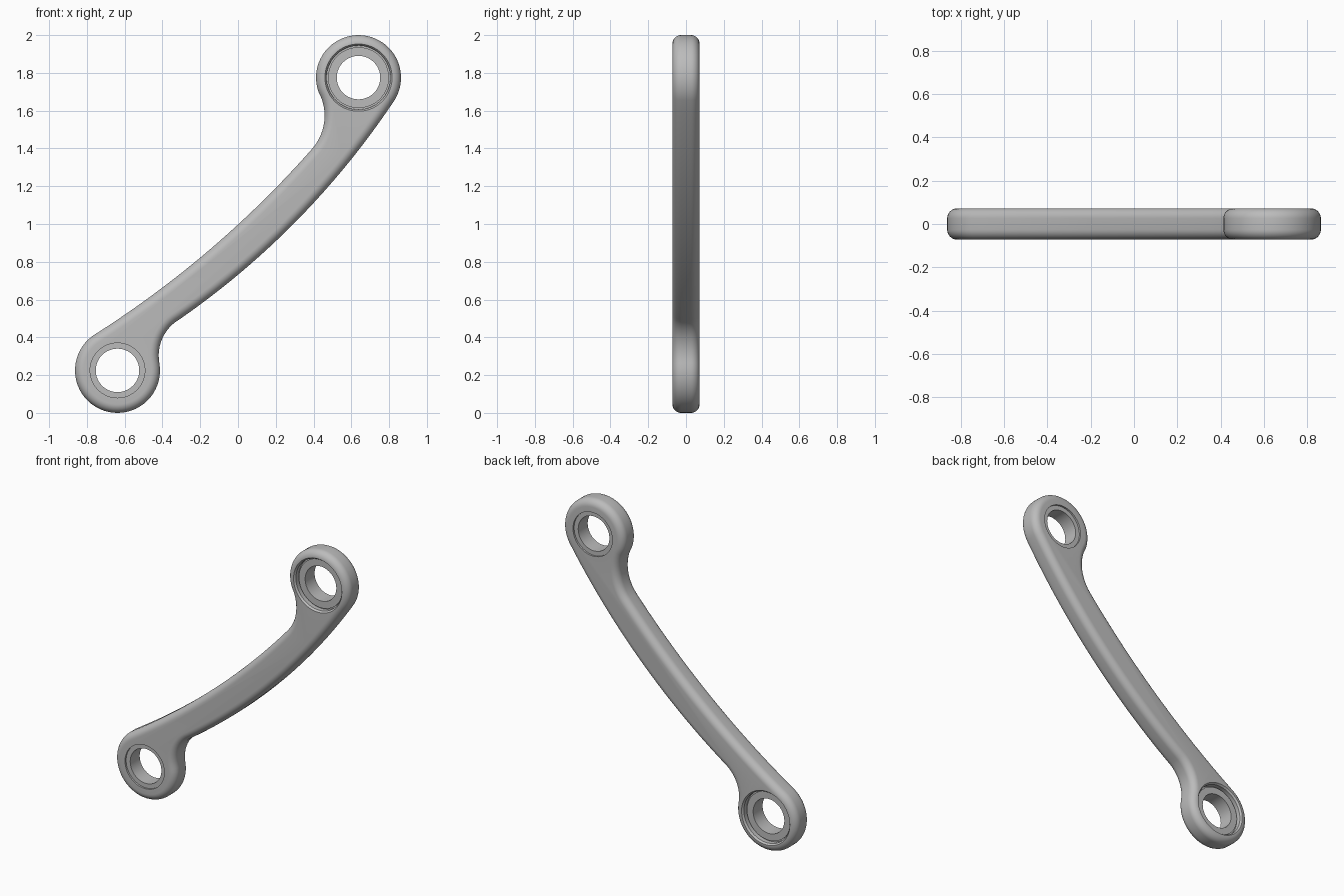
import bpy, bmesh, math
from mathutils import Vector

if "Cube" in bpy.data.objects:
    bpy.data.objects.remove(bpy.data.objects["Cube"], do_unlink=True)

HALF = 0.072          # half thickness of the link
BOSS_R = 0.225        # outer radius of both eyes
LOW = Vector((-0.638, BOSS_R))
TOP = Vector((0.638, 2 - BOSS_R))

steel = bpy.data.materials.new("satin_grey")
steel.use_nodes = True
grey = (0.5, 0.5, 0.5, 1)
steel.diffuse_color = grey
steel.node_tree.nodes["Principled BSDF"].inputs["Base Color"].default_value = grey


def sweep(centre, radius, start, end, steps):
    """Points on a circle between two angles in radians."""
    angles = [start + (end - start) * i / steps for i in range(steps + 1)]
    return [centre + radius * Vector((math.cos(a), math.sin(a))) for a in angles]


def arc_through(a, b, c, steps):
    """Interior points of the arc from a through b to c."""
    a, b, c = Vector(a), Vector(b), Vector(c)
    u, v = b - a, c - a
    d = 2 * (u.x * v.y - u.y * v.x)
    centre = a + Vector((v.y * u.length_squared - u.y * v.length_squared,
                         u.x * v.length_squared - v.x * u.length_squared)) / d
    p, q = a - centre, c - centre
    start = math.atan2(p.y, p.x)
    turn = math.atan2(p.x * q.y - p.y * q.x, p.dot(q))
    return sweep(centre, p.length, start, start + turn, steps)[1:-1]


def finish(name, bm):
    bmesh.ops.recalc_face_normals(bm, faces=bm.faces)
    mesh = bpy.data.meshes.new(name)
    bm.to_mesh(mesh)
    bm.free()
    mesh.materials.append(steel)
    obj = bpy.data.objects.new(name, mesh)
    bpy.context.collection.objects.link(obj)
    return obj


def bore(name, centre, side):
    """Lathed cutter: bearing seat on one side, through hole, shallow seat behind."""
    profile = [(0, -0.1), (0.182, -0.1), (0.178, -HALF), (0.169, -0.06),
               (0.169, -0.03), (0.161, -0.03), (0.161, -0.04), (0.115, -0.04),
               (0.115, 0.06), (0.145, 0.06), (0.145, 0.1), (0, 0.1)]
    bm = bmesh.new()
    verts = [bm.verts.new((r, y * side, 0)) for r, y in profile]
    edges = [bm.edges.new(pair) for pair in zip(verts, verts[1:])]
    bmesh.ops.spin(bm, geom=verts + edges, axis=(0, 1, 0), cent=(0, 0, 0),
                   angle=math.tau, steps=64, use_merge=True)
    bmesh.ops.remove_doubles(bm, verts=bm.verts, dist=1e-5)
    bmesh.ops.translate(bm, verts=bm.verts, vec=(centre.x, 0, centre.y))
    cutter = finish(name, bm)
    cutter.hide_render = True
    return cutter


# Outline: lower eye, inner edge, neck, upper eye, outer edge, neck
rad = math.radians
low_eye = sweep(LOW, BOSS_R, rad(370), rad(121), 40)
top_eye = sweep(TOP, BOSS_R, rad(199), rad(-32), 40)
inner_end, outer_end = Vector((0.394, 1.40)), Vector((-0.31, 0.495))
outline = low_eye
outline += arc_through(low_eye[-1], (0, 0.997), inner_end, 24) + [inner_end]
outline += arc_through(inner_end, (0.455, 1.53), top_eye[0], 12) + top_eye
outline += arc_through(top_eye[-1], (0.313, 1.02), outer_end, 24) + [outer_end]
outline += arc_through(outer_end, (-0.39, 0.415), low_eye[0], 12)

# Link body: extruded outline with rounded rims
bm = bmesh.new()
cap = bm.faces.new([bm.verts.new((p.x, -HALF, p.y)) for p in outline])
out = bmesh.ops.extrude_face_region(bm, geom=[cap], use_keep_orig=True)
bmesh.ops.translate(bm, vec=(0, 2 * HALF, 0),
                    verts=[g for g in out["geom"] if isinstance(g, bmesh.types.BMVert)])
link = finish("link_arm", bm)
rim = link.modifiers.new("rounded_rim", "BEVEL")
rim.width, rim.segments = 0.046, 8
rim.limit_method, rim.angle_limit = "ANGLE", rad(60)

# Eyes: the deep seats face opposite ways
cutters = [bore("top_bore", TOP, 1), bore("low_bore", LOW, -1)]
for cutter in cutters:
    cut = link.modifiers.new("bore", "BOOLEAN")
    cut.operation, cut.solver, cut.object = "DIFFERENCE", "EXACT", cutter

# Bake the modifiers, then shade
bpy.context.view_layer.update()
baked = bpy.data.meshes.new_from_object(
    link.evaluated_get(bpy.context.evaluated_depsgraph_get()))
link.modifiers.clear()
link.data = baked
for cutter in cutters:
    bpy.data.objects.remove(cutter, do_unlink=True)
bpy.ops.object.select_all(action="DESELECT")
link.select_set(True)
bpy.context.view_layer.objects.active = link
bpy.ops.object.shade_smooth_by_angle(angle=rad(30))
